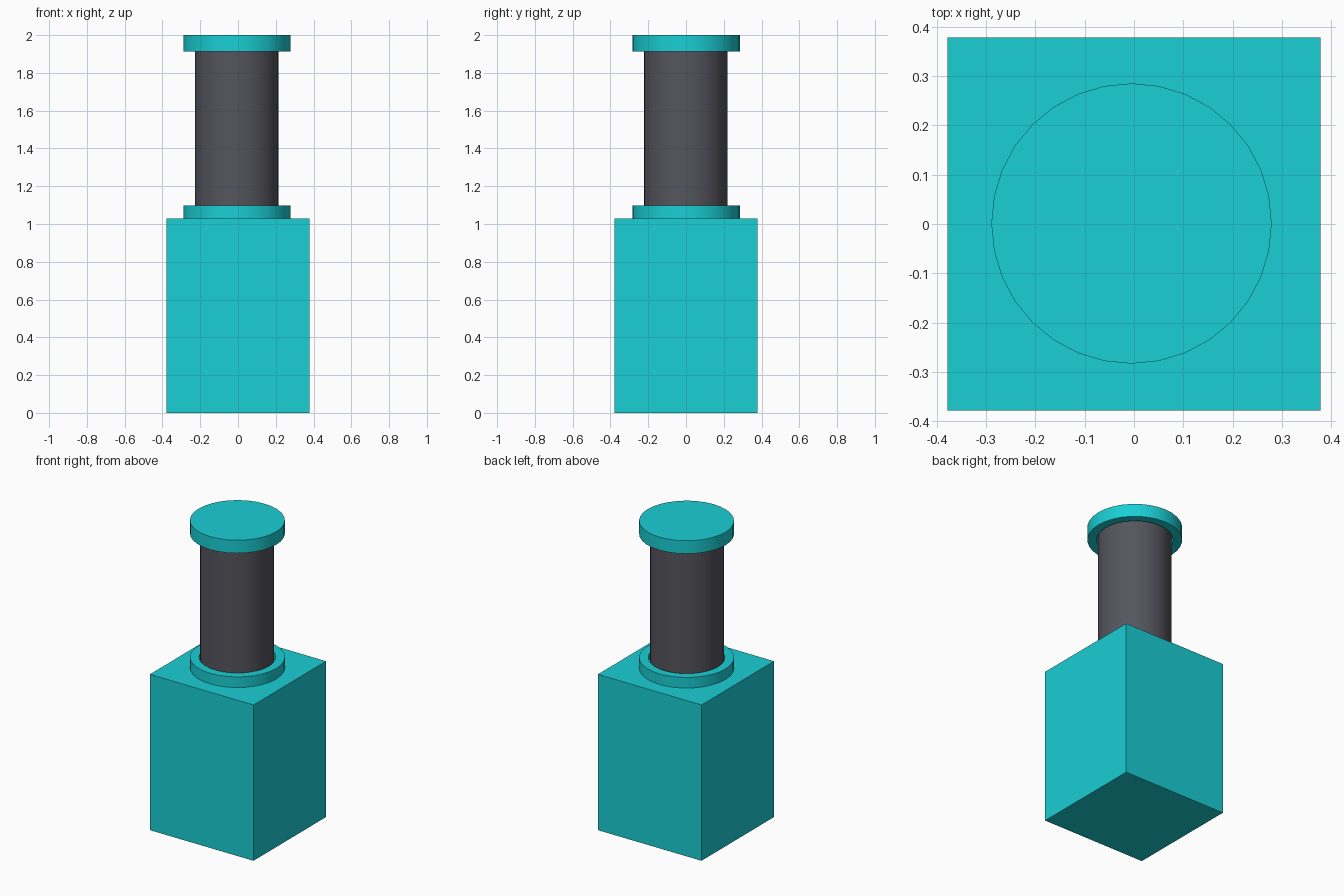
import bpy, bmesh, math

if "Cube" in bpy.data.objects:
    bpy.data.objects.remove(bpy.data.objects["Cube"])


def material(name, color):
    mat = bpy.data.materials.new(name)
    mat.diffuse_color = color
    mat.use_nodes = True
    mat.node_tree.nodes["Principled BSDF"].inputs["Base Color"].default_value = mat.diffuse_color
    return mat


teal = material("teal", (0.01, 0.62, 0.66, 1))
charcoal = material("charcoal", (0.09, 0.09, 0.11, 1))
SEGMENTS = 32


def finish(name, bm, mat, smooth=True):
    bmesh.ops.remove_doubles(bm, verts=bm.verts, dist=1e-5)
    bmesh.ops.recalc_face_normals(bm, faces=bm.faces)
    mesh = bpy.data.meshes.new(name)
    bm.to_mesh(mesh)
    bm.free()
    mesh.materials.append(mat)
    obj = bpy.data.objects.new(name, mesh)
    bpy.context.collection.objects.link(obj)
    if smooth:
        bpy.ops.object.select_all(action='DESELECT')
        obj.select_set(True)
        bpy.context.view_layer.objects.active = obj
        bpy.ops.object.shade_smooth_by_angle(angle=math.radians(35))
    return obj


def lathe(name, profile, mat, centre):
    """Spin an (r, z) profile around the vertical axis."""
    bm = bmesh.new()
    verts = [bm.verts.new((r, 0, z)) for r, z in profile]
    edges = [bm.edges.new(pair) for pair in zip(verts, verts[1:])]
    bmesh.ops.spin(bm, geom=verts + edges, cent=(0, 0, 0), axis=(0, 0, 1),
                   angle=math.tau, steps=SEGMENTS)
    obj = finish(name, bm, mat)
    obj.location = (*centre, 0)
    return obj


# Square base block
bm = bmesh.new()
bmesh.ops.create_cube(bm, size=1)
bmesh.ops.scale(bm, vec=(0.756, 0.756, 1.028), verts=bm.verts)
bmesh.ops.translate(bm, vec=(0, 0, 0.514), verts=bm.verts)
finish("base_block", bm, teal, smooth=False)

axis = (-0.005, 0.001)

# Lower collar, with a narrow clearance around the shaft
lathe("lower_collar", [(0, 1.02), (0.284, 1.02), (0.284, 1.098),
                       (0.229, 1.098), (0.229, 1.06), (0, 1.06)], teal, axis)

# Dark shaft
lathe("shaft", [(0, 1.05), (0.221, 1.05), (0.221, 1.96), (0, 1.96)],
      charcoal, (-0.006, -0.002))

# Top cap, recessed underneath to receive the shaft
lathe("top_cap", [(0, 2.0), (0.284, 2.0), (0.284, 1.914),
                  (0.229, 1.914), (0.229, 1.95), (0, 1.95)], teal, axis)
